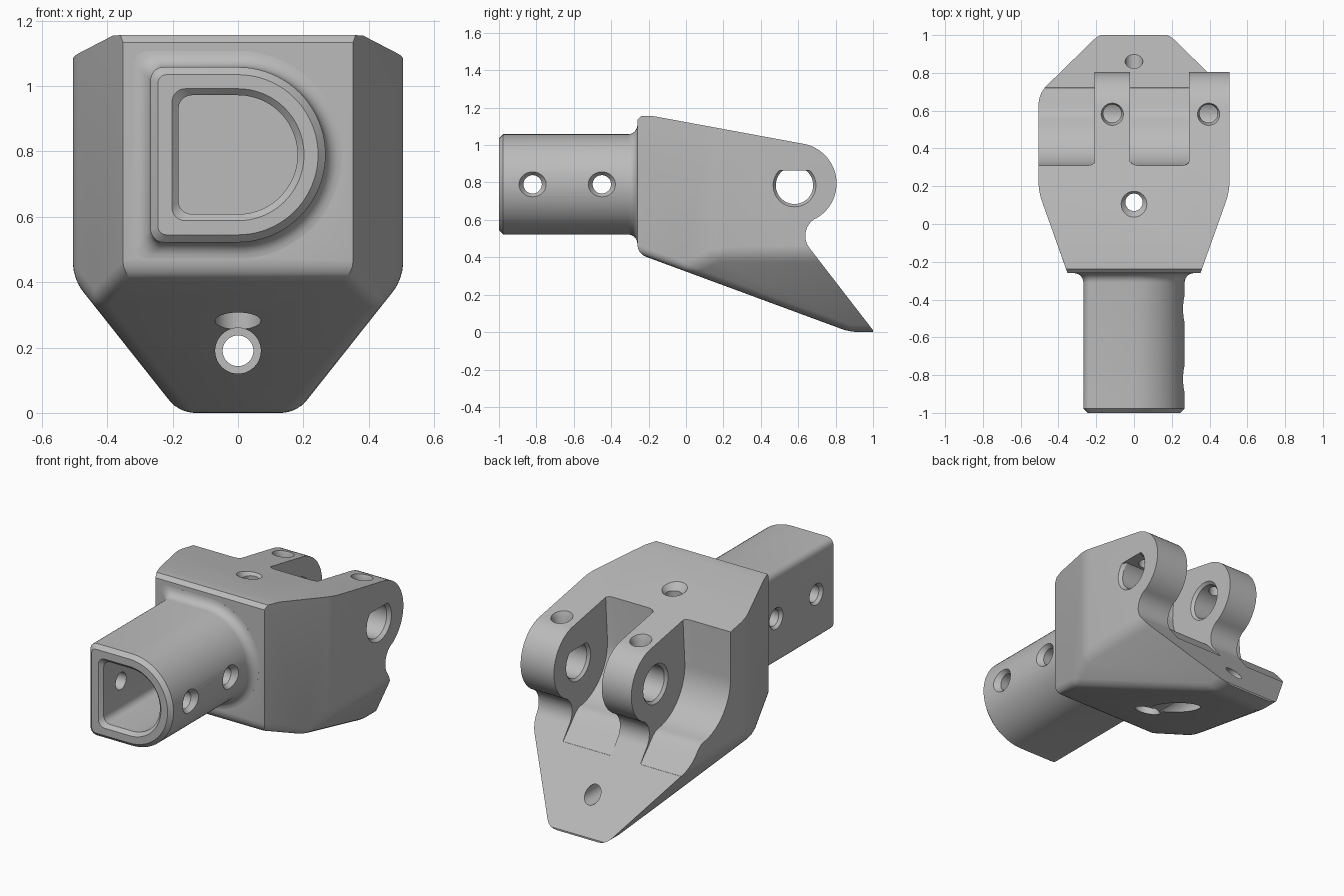
import bpy, bmesh, math
from mathutils import Vector

if "Cube" in bpy.data.objects:
    bpy.data.objects.remove(bpy.data.objects["Cube"])

grey = bpy.data.materials.new("light grey")
grey.diffuse_color = (0.5, 0.5, 0.5, 1)
grey.use_nodes = True
grey.node_tree.nodes["Principled BSDF"].inputs["Base Color"].default_value = grey.diffuse_color


def finish(bm, name):
    bmesh.ops.recalc_face_normals(bm, faces=bm.faces)
    me = bpy.data.meshes.new(name)
    bm.to_mesh(me)
    bm.free()
    ob = bpy.data.objects.new(name, me)
    bpy.context.collection.objects.link(ob)
    me.materials.append(grey)
    return ob


def loft(name, rings, bevel=None):
    """Closed solid through rings of equal point count."""
    bm = bmesh.new()
    vs = [[bm.verts.new(p) for p in r] for r in rings]
    n = len(vs[0])
    for a, b in zip(vs, vs[1:]):
        for i in range(n):
            bm.faces.new((a[i], a[(i + 1) % n], b[(i + 1) % n], b[i]))
    bm.faces.new(vs[0])
    bm.faces.new(vs[-1])
    if bevel:
        es = [e for e in bm.edges if bevel(e)]
        bmesh.ops.bevel(bm, geom=es, offset=0.04, segments=4, profile=0.5, affect='EDGES')
    return finish(bm, name)


def arc(cx, cy, r, a0, a1, n):
    return [(cx + r * math.cos(math.radians(a0 + (a1 - a0) * i / n)),
             cy + r * math.sin(math.radians(a0 + (a1 - a0) * i / n))) for i in range(n + 1)]


def prism_x(name, pts, x0, x1, bevel=None):
    return loft(name, [[(x, y, z) for y, z in pts] for x in (x0, x1)], bevel)


def drill(axis, center, steps):
    """Turned cutter: steps are (position along axis, radius)."""
    rings = []
    for t, r in steps:
        ring = []
        for a, b in arc(0, 0, r, 0, 352.5, 47):
            p = Vector(center)
            i, j = [k for k in range(3) if k != axis]
            p[axis] = t
            p[i] += a
            p[j] += b
            ring.append(p)
        rings.append(ring)
    return loft("hole_cutter", rings)


def boolean(ob, other, op='DIFFERENCE'):
    other.hide_render = True
    m = ob.modifiers.new("cut", 'BOOLEAN')
    m.object, m.operation, m.solver = other, op, 'EXACT'
    bpy.context.view_layer.objects.active = ob
    bpy.ops.object.modifier_apply(modifier=m.name)
    bpy.data.objects.remove(other)


# Core block: box trimmed by planes, lower edges rounded
bm = bmesh.new()
bmesh.ops.create_cube(bm, size=1)
for v in bm.verts:
    v.co = (v.co.x * 1.01, -0.26 if v.co.y < 0 else 1.2, 0 if v.co.z < 0 else 1.3)
planes = [((0, -0.22, 0.405), (0, -0.369, -1))]
for s in (-1, 1):
    planes += [((s * 0.352, -0.26, 0), (s * 0.43, -0.153, 0)),
               ((s * 0.505, 0, 0.41), (s * 0.41, 0, -0.325))]
for co, no in planes:
    cut = bmesh.ops.bisect_plane(bm, geom=bm.verts[:] + bm.edges[:] + bm.faces[:], dist=1e-5,
                                 plane_co=co, plane_no=no, clear_outer=True)
    bmesh.ops.edgeloop_fill(bm, edges=[e for e in cut['geom_cut'] if isinstance(e, bmesh.types.BMEdge)])


def round_edge(e):
    a, b = (v.co for v in e.verts)
    if min(a.z, b.z) > 1.2 or min(a.y, b.y) > 1.15:
        return False
    return not (max(a.y, b.y) < -0.25 and abs(a.z - b.z) > 0.3)


bmesh.ops.recalc_face_normals(bm, faces=bm.faces)
bmesh.ops.bevel(bm, geom=[e for e in bm.edges if round_edge(e)], offset=0.045,
                segments=4, profile=0.5, affect='EDGES', clamp_overlap=True)
body = finish(bm, "bracket")

# Side profile: sloped top, round lug, neck and back wedge
side = ([(-0.5, -0.3), (-0.5, 1.132), (-0.262, 1.132), (-0.238, 1.156), (-0.17, 1.154)]
        + arc(0.59, 0.795, 0.215, 80, -61, 28)
        + arc(0.745, 0.515, 0.107, 119, 219, 14)
        + [(1.0, 0.01), (0.99, -0.3)])
boolean(body, prism_x("side_profile", side, -0.8, 0.8), 'INTERSECT')

# Clearance slots beside the lugs, with rounded inner corners
slot = ([(0.31, 1.4)] + arc(0.59, 0.795, 0.28, 180, 262, 16)
        + [(0.58, 0.511), (0.605, 0.493), (0.645, 0.4495), (0.72, 0.37), (1.1, 0.37), (1.1, 1.4)])


def slot_corner(e):
    a, b = (v.co for v in e.verts)
    return abs(a.x - b.x) < 1e-5 and max(a.y, b.y) < 0.57 and abs(a.z - b.z) > 1e-4


for x0, x1 in ((-0.8, -0.21), (-0.02, 0.29)):
    boolean(body, prism_x("slot_cutter", slot, x0, x1, slot_corner))


# D-shaped tube with chamfered end and flared root
def d_ring(y, r, c):
    pts = [(-r + c, 0.79 - r)] + arc(0, 0.79, r, -90, 90, 40) + [(-r + c, 0.79 + r)]
    pts += arc(-r + c, 0.79 + r - c, c, 90, 180, 5)[1:] + arc(-r + c, 0.79 - r + c, c, 180, 270, 5)[:-1]
    return [(x, y, z) for x, z in pts]


flare = [d_ring(-0.31 + 0.05 * math.sin(t), 0.268 + 0.05 * (1 - math.cos(t)), 0.04)
         for t in [math.pi / 2 * i / 6 for i in range(7)]]
tube = loft("tube", [d_ring(-1, 0.245, 0.025), d_ring(-0.978, 0.268, 0.04)]
            + flare + [d_ring(-0.2, 0.31, 0.04)])
boolean(body, tube, 'UNION')
boolean(body, loft("tube_bore", [d_ring(-1.02, 0.222, 0.04), d_ring(-0.98, 0.182, 0.04),
                                 d_ring(-0.3, 0.182, 0.04)]))

# Cross holes through the tube
for y in (-0.82, -0.45):
    boolean(body, drill(0, (0, y, 0.79), [(-0.3, 0.085), (-0.25, 0.049), (0.235, 0.049), (0.285, 0.085)]))

# Pin holes: round in one lug, flat-topped in the other
boolean(body, drill(0, (0, 0.58, 0.785), [(-0.23, 0.135), (-0.195, 0.1), (-0.035, 0.1), (0.0, 0.135)]))


def pin_ring(x, r):
    a = math.degrees(math.asin(0.08 / r))
    return [(x, y, z) for y, z in arc(0.58, 0.785, r, 180 - a, 360 + a, 40)]


boolean(body, loft("pin_cutter", [pin_ring(0.27, 0.13), pin_ring(0.305, 0.1),
                                  pin_ring(0.485, 0.1), pin_ring(0.525, 0.13)]))

# Set-screw holes from the lug tops
for x in (-0.115, 0.395):
    boolean(body, drill(2, (x, 0.585, 0), [(0.79, 0.048), (0.985, 0.048), (1.06, 0.075)]))

# Vertical bolt hole and horizontal bolt hole, counterbored from below
boolean(body, drill(2, (0, 0.115, 0), [(0.1, 0.07), (0.42, 0.07), (0.421, 0.046),
                                       (1.075, 0.046), (1.13, 0.09)]))
boolean(body, drill(1, (0, 0, 0.19), [(0.0, 0.07), (0.6, 0.07), (0.601, 0.047), (1.1, 0.047)]))

bpy.ops.object.select_all(action='DESELECT')
body.select_set(True)
bpy.context.view_layer.objects.active = body
bpy.ops.object.shade_smooth_by_angle(angle=math.radians(30))
